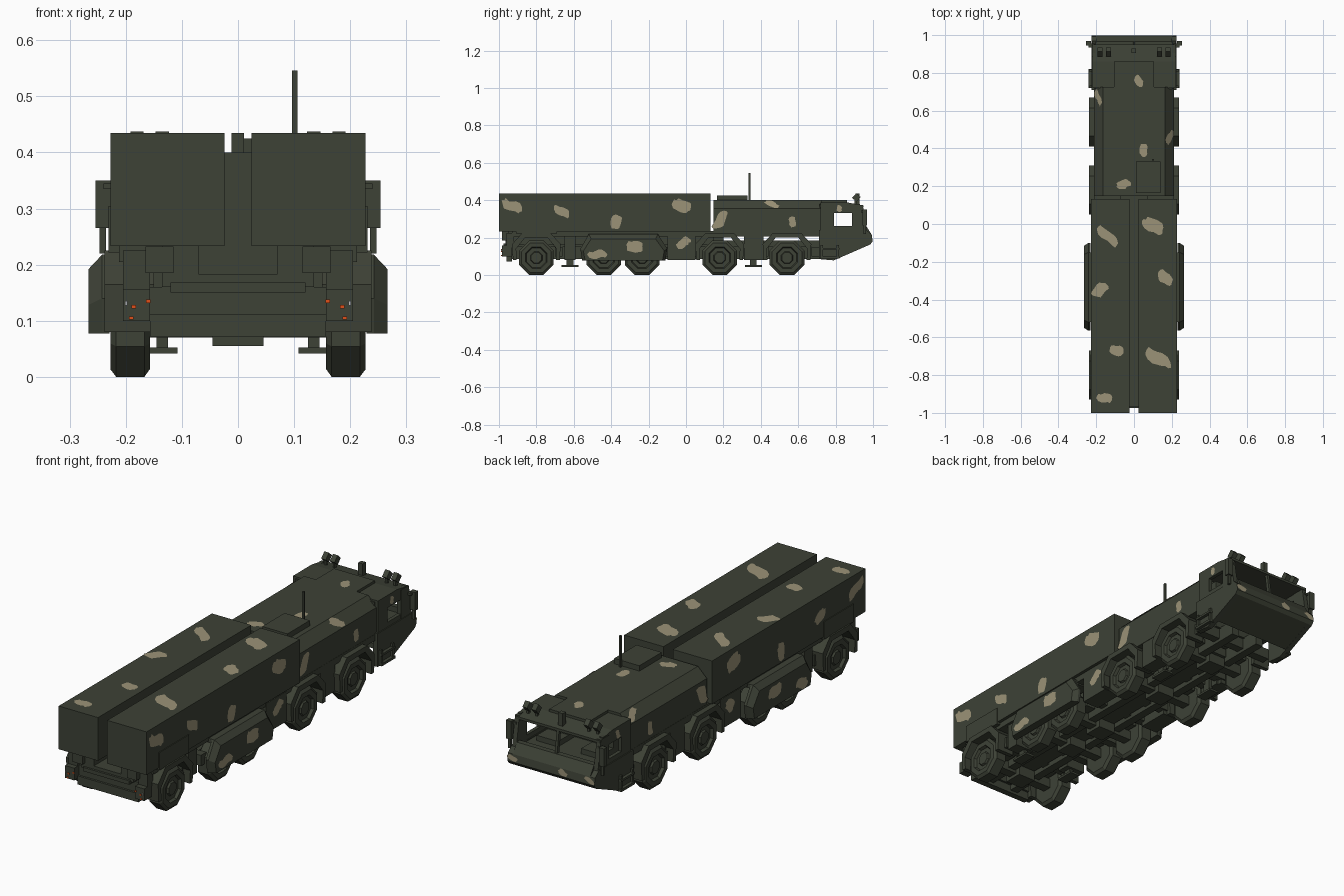
import bpy, bmesh, math, random
from mathutils import Vector

random.seed(4)


def material(name, rgb):
    m = bpy.data.materials.new(name)
    m.diffuse_color = (*rgb, 1)
    return m


GREEN = material("dark green", (0.047, 0.054, 0.037))
TAN = material("tan camouflage", (0.33, 0.29, 0.185))
ORANGE = material("orange lamp", (0.75, 0.08, 0.01))
GREY = material("light grey lamp", (0.5, 0.5, 0.5))


def finish(name, bm, mat=GREEN, recalc=True):
    if recalc:
        bmesh.ops.recalc_face_normals(bm, faces=bm.faces)
    me = bpy.data.meshes.new(name)
    bm.to_mesh(me)
    bm.free()
    me.materials.append(mat)
    ob = bpy.data.objects.new(name, me)
    bpy.context.collection.objects.link(ob)
    return ob


def loft(name, rings, mirror=False, mat=GREEN, closed=True):
    """Skin equal-length rings of points, optionally copied to -x."""
    bm = bmesh.new()
    for s in ((1, -1) if mirror else (1,)):
        vs = [[bm.verts.new((s * p[0], p[1], p[2])) for p in r] for r in rings]
        n = len(rings[0])
        for a, b in zip(vs, vs[1:]):
            for i in range(n):
                bm.faces.new((a[i], a[(i + 1) % n], b[(i + 1) % n], b[i]))
        if closed:
            bm.faces.new(vs[0])
            bm.faces.new(vs[-1])
    return finish(name, bm, mat)


def prism(name, yz, x0, x1, mirror=False, mat=GREEN):
    return loft(name, [[(x, y, z) for y, z in yz] for x in (x0, x1)], mirror, mat)


def box(name, x0, x1, y0, y1, z0, z1, mirror=False, mat=GREEN):
    return prism(name, [(y0, z0), (y1, z0), (y1, z1), (y0, z1)], x0, x1, mirror, mat)


def patch(c, u, v, normal, a, b, ang):
    """Irregular painted camouflage blob."""
    u, v, normal, c = map(Vector, (u, v, normal, c))
    t = math.radians(ang)
    ph = random.uniform(0, 6)
    pts = []
    for i in range(16):
        w = math.tau * i / 16
        r = 1 + 0.16 * math.sin(2 * w + ph) + random.uniform(-0.13, 0.13)
        p, q = a * r * math.cos(w), b * r * math.sin(w)
        q += 0.25 * b * math.sin(3 * p / a)
        pts.append(c + normal * 0.002 + u * (p * math.cos(t) - q * math.sin(t))
                   + v * (p * math.sin(t) + q * math.cos(t)))
    bm = bmesh.new()
    f = bm.faces.new([bm.verts.new(p) for p in pts])
    f.normal_update()
    if f.normal.dot(normal) < 0:
        f.normal_flip()
    finish("camouflage_patch", bm, TAN, recalc=False)


# Launch containers and deck
box("launch_container", 0.024, 0.227, -1.0, 0.132, 0.233, 0.435, True)
box("container_locker", 0.2, 0.231, -0.91, -0.69, 0.222, 0.305, True)
box("container_rail", 0.07, 0.135, -0.965, 0.15, 0.16, 0.235, True)
box("deck", -0.12, 0.12, -0.965, 0.72, 0.15, 0.183)
box("side_ledge", 0.13, 0.212, -0.93, 0.72, 0.205, 0.235, True)

# Chassis frame with cross members
box("frame_rail", 0.05, 0.09, -0.95, 0.8, 0.085, 0.155, True)
for y in (-0.68, -0.54, -0.34, -0.1, 0.04, 0.33, 0.42, 0.69):
    box("cross_member", -0.2, 0.2, y - 0.02, y + 0.02, 0.1, 0.15)
box("transmission", -0.04, 0.04, -0.75, 0.6, 0.1, 0.14)

# Wheels: eight-sided tyres with a recessed hub
AXLES = (-0.80, -0.44, -0.235, 0.18, 0.54)
PROFILE = [(0.157, 0.03), (0.157, 0.085), (0.167, 0.1), (0.217, 0.1), (0.227, 0.086),
           (0.227, 0.062), (0.214, 0.056), (0.214, 0.035), (0.222, 0.03)]
for y in AXLES:
    rings = [[(x, y + r * math.cos(math.tau * (i + 0.5) / 8),
               0.0924 + r * math.sin(math.tau * (i + 0.5) / 8)) for i in range(8)]
             for x, r in PROFILE]
    loft("wheel", rings, True)
    box("axle", -0.16, 0.16, y - 0.022, y + 0.022, 0.07, 0.115)
    box("differential", -0.045, 0.045, y - 0.045, y + 0.045, 0.055, 0.13)
    box("suspension_arm", 0.095, 0.145, y - 0.075, y + 0.075, 0.115, 0.135, True)

# Angular wheel arches over the single axles
ARCH = [(-.125, .08), (-.13, .165), (-.075, .225), (.075, .225), (.13, .165), (.125, .08),
        (.105, .08), (.108, .14), (.06, .2), (-.06, .2), (-.108, .14), (-.105, .08)]
for y in (-0.80, 0.18, 0.54):
    prism("wheel_arch", [(y + a, z) for a, z in ARCH], 0.15, 0.238, True)

# Bulged skirt over the paired middle axles
SKIRT = [(-.555, .077), (-.565, .14), (-.52, .218), (-.15, .218), (-.1, .14), (-.11, .077)]
small = [(-0.3325 + (y + 0.3325) * 0.93, 0.077 + (z - 0.077) * 0.82) for y, z in SKIRT]
loft("double_axle_skirt", [[(0.229, y, z) for y, z in SKIRT], [(0.242, y, z) for y, z in SKIRT],
                           [(0.266, y, z) for y, z in small]], True)
box("double_axle_cover", 0.14, 0.23, -0.52, -0.15, 0.198, 0.218, True)

# Side tanks, lockers and stabiliser jacks
box("side_tank", 0.13, 0.215, -0.1, 0.052, 0.08, 0.22, True)
box("side_locker", 0.14, 0.21, 0.31, 0.415, 0.08, 0.22, True)
for y in (-0.62, 0.36):
    box("jack_leg", 0.125, 0.145, y - 0.018, y + 0.018, 0.05, 0.21, True)
    box("jack_foot", 0.108, 0.157, y - 0.045, y + 0.045, 0.042, 0.052, True)
box("jack_housing", 0.1, 0.2, -0.65, -0.59, 0.08, 0.21, True)

# Rear end: bumper, brackets, lamp units
box("rear_bumper", -0.157, 0.157, -0.96, -0.93, 0.072, 0.112)
box("rear_beam", -0.157, 0.157, -0.95, -0.92, 0.11, 0.16)
box("rear_bar", -0.12, 0.12, -0.975, -0.95, 0.15, 0.168)
box("rear_bracket", 0.115, 0.165, -0.985, -0.95, 0.185, 0.232, True)
box("rear_lamp_arm", 0.157, 0.205, -0.96, -0.92, 0.15, 0.225, True)
box("rear_lamp_unit", 0.157, 0.205, -0.985, -0.93, 0.1, 0.157, True)
for x, z in ((0.19, 0.105), (0.186, 0.125), (0.16, 0.135)):
    box("tail_lamp", x - 0.004, x + 0.004, -0.988, -0.985, z - 0.003, z + 0.003, True, ORANGE)
box("reverse_lamp", 0.197, 0.201, -0.988, -0.985, 0.127, 0.135, True, GREY)

# Engine body with chamfered roof edges
BODY = [(-.211, .225), (.211, .225), (.211, .355), (.165, .4), (-.165, .4), (-.211, .355)]
loft("engine_body", [[(x, y, z) for x, z in BODY] for y in (0.147, 0.725)])
box("body_rear_wall", -0.1, 0.1, 0.147, 0.2, 0.183, 0.24)
box("roof_hatch", 0.01, 0.14, 0.165, 0.33, 0.395, 0.425)
box("antenna", 0.096, 0.106, 0.335, 0.345, 0.395, 0.546)

# Cab: open windows, pillars, roof and wedge nose
prism("cab_nose", [(.71, .085), (.79, .078), (.985, .163), (.998, .18), (.993, .215),
                   (.965, .24), (.71, .24)], 0.2, 0.225, True)
prism("nose_front", [(.83, .097), (.985, .163), (.998, .18), (.993, .215), (.965, .26),
                     (.94, .26), (.94, .19), (.83, .12)], -0.2, 0.2)
box("cab_floor", -0.2, 0.2, 0.71, 0.95, 0.215, 0.235)
box("door_lower", 0.203, 0.22, 0.72, 0.955, 0.235, 0.262, True)
box("cab_rear_pillar", 0.203, 0.22, 0.72, 0.79, 0.235, 0.38, True)
box("window_header", 0.203, 0.22, 0.72, 0.93, 0.33, 0.38, True)
prism("front_pillar", [(.887, .235), (.968, .235), (.945, .375), (.887, .375)], 0.2, 0.222, True)
prism("windshield_post", [(.945, .25), (.962, .25), (.945, .37), (.93, .37)], -0.006, 0.006)
prism("cab_roof", [(.72, .365), (.72, .388), (.86, .388), (.95, .372), (.95, .36)], -0.22, 0.22)
box("raised_roof", -0.105, 0.105, 0.7, 0.86, 0.38, 0.4)
box("cab_bulkhead", -0.205, 0.205, 0.715, 0.735, 0.22, 0.38)
box("seat_back", 0.06, 0.17, 0.735, 0.78, 0.235, 0.34, True)
box("seat_base", 0.06, 0.17, 0.75, 0.86, 0.235, 0.26, True)

# Cab fittings: steps, mirrors, roof lamps
box("step_post", 0.222, 0.236, 0.72, 0.732, 0.09, 0.16, True)
box("step_front_post", 0.222, 0.236, 0.805, 0.817, 0.09, 0.16, True)
box("step_tread", 0.215, 0.24, 0.72, 0.82, 0.088, 0.1, True)
box("step_tread_upper", 0.215, 0.24, 0.72, 0.82, 0.135, 0.145, True)
box("mirror", 0.227, 0.254, 0.945, 0.968, 0.265, 0.35, True)
box("mirror_pole", 0.235, 0.247, 0.95, 0.962, 0.22, 0.27, True)
box("mirror_arm", 0.21, 0.24, 0.935, 0.955, 0.335, 0.345, True)
for x in (0.135, 0.18):
    box("roof_lamp_stem", x - 0.005, x + 0.005, 0.9, 0.912, 0.37, 0.405, True)
    prism("roof_lamp", [(.888, .412), (.912, .392), (.934, .416), (.912, .437)],
          x - 0.012, x + 0.012, True)
box("beacon", -0.012, 0.011, 0.905, 0.928, 0.375, 0.435)

# Camouflage on upward faces: x, y, z, half length, half width, angle from x
for x, y, z, a, b, t in [
        (-.14, -.065, .435, .065, .03, -45), (.10, -.01, .435, .07, .032, -40),
        (-.18, -.35, .435, .05, .03, 35), (.165, -.285, .435, .05, .03, -50),
        (-.09, -.67, .435, .042, .026, -30), (.125, -.71, .435, .085, .034, -45),
        (-.155, -.92, .435, .042, .028, -35), (.025, .755, .4, .034, .022, -60),
        (.05, .39, .4, .034, .022, 50), (-.055, .21, .4, .04, .022, 15)]:
    patch((x, y, z), (1, 0, 0), (0, 1, 0), (0, 0, 1), a, b, t)

# Camouflage on both flanks: x, y, z, half length, half width, angle from y
for x, y, z, a, b, t in [
        (.227, -.93, .37, .055, .03, -40), (.227, -.665, .34, .044, .026, -50),
        (.227, -.375, .285, .046, .026, 55), (.227, -.025, .37, .055, .034, -45),
        (.211, .185, .295, .05, .03, 55), (.211, .57, .285, .03, .02, 60),
        (.22, .82, .355, .02, .014, 50), (.266, -.475, .11, .046, .025, -10),
        (.266, -.275, .15, .05, .03, -35), (.215, -.015, .17, .038, .027, 10)]:
    for s in (1, -1):
        patch((s * x, y, z), (0, 1, 0), (0, 0, 1), (s, 0, 0), a, b, t)

# Camouflage on the roof chamfers and the nose
k = math.sqrt(0.5)
for s, y in ((-1, .67), (1, .46)):
    patch((s * .188, y, .3775), (0, 1, 0), (s * k, 0, -k), (s * k, 0, k), .042, .02, 15)
for x in (-0.2, -0.06, 0.2):
    patch((x, .9955, .1975), (1, 0, 0), (0, 0, 1), (0, .99, .14), .026, .014, 10)
